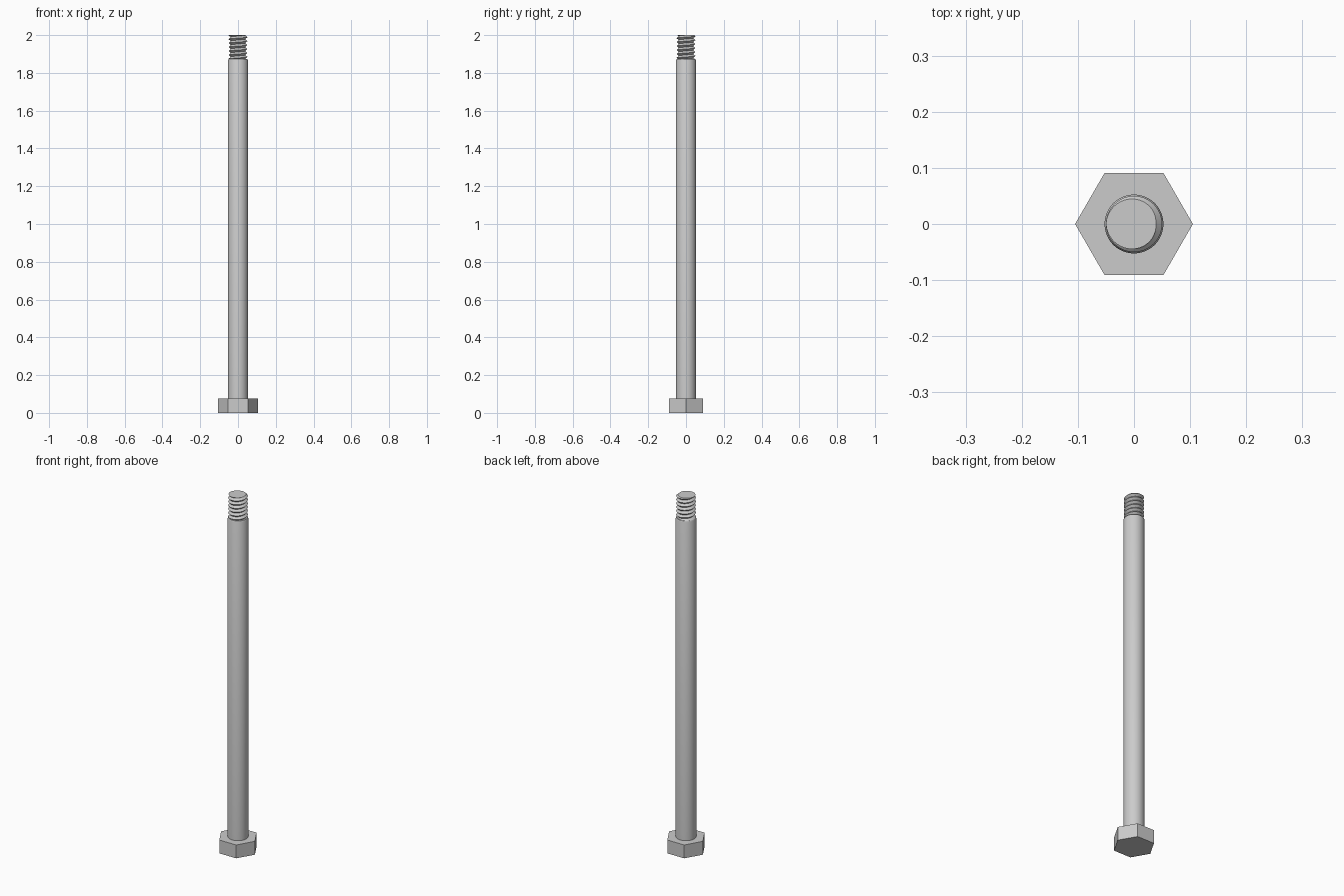
import bpy, bmesh, math

HEAD_R, HEAD_H = 0.105, 0.075
SHAFT_R, SHAFT_TOP = 0.0525, 1.873
CREST, ROOT, PITCH, TOP = 0.05, 0.039, 0.021, 2.0
SEGS = 48

cube = bpy.data.objects.get("Cube")
if cube:
    bpy.data.objects.remove(cube, do_unlink=True)

steel = bpy.data.materials.new("steel grey")
steel.use_nodes = True
colour = (0.6, 0.6, 0.6, 1)
steel.diffuse_color = colour
steel.node_tree.nodes["Principled BSDF"].inputs["Base Color"].default_value = colour


def finish(bm, name, smooth):
    """Turn a bmesh into a named, coloured object."""
    bmesh.ops.recalc_face_normals(bm, faces=bm.faces)
    mesh = bpy.data.meshes.new(name)
    bm.to_mesh(mesh)
    bm.free()
    obj = bpy.data.objects.new(name, mesh)
    bpy.context.collection.objects.link(obj)
    mesh.materials.append(steel)
    if smooth:
        bpy.ops.object.select_all(action="DESELECT")
        obj.select_set(True)
        bpy.context.view_layer.objects.active = obj
        bpy.ops.object.shade_smooth_by_angle(angle=math.radians(30))
    return obj


def lathe(name, profile, sides, smooth):
    """Capped solid through (radius, height) rings."""
    bm = bmesh.new()
    rings = []
    for r, z in profile:
        angles = [math.tau * i / sides for i in range(sides)]
        rings.append([bm.verts.new((r * math.cos(a), r * math.sin(a), z)) for a in angles])
    for low, high in zip(rings, rings[1:]):
        for i in range(sides):
            j = (i + 1) % sides
            bm.faces.new((low[i], low[j], high[j], high[i]))
    bm.faces.new(rings[0][::-1])
    bm.faces.new(rings[-1])
    return finish(bm, name, smooth)


def thread_radius(angle, z):
    """Triangular single-start helix, with its crest at -x on the top face."""
    turn = ((z - TOP) / PITCH - (angle - math.pi) / math.tau) % 1
    return ROOT + (CREST - ROOT) * abs(1 - 2 * turn)


def thread(name, bottom):
    """Helical crest and root rows, clamped flat at both ends."""
    bm = bmesh.new()
    rows = []
    half_turns = 2 * math.ceil((TOP - bottom) / PITCH) + 4
    for k in range(-half_turns, 4):
        row = []
        for i in range(SEGS + 1):
            a = math.tau * i / SEGS
            z = TOP + PITCH * (k / 2 + (a - math.pi) / math.tau)
            z = min(max(z, bottom), TOP)
            r = thread_radius(a, z)
            row.append(bm.verts.new((r * math.cos(a), r * math.sin(a), z)))
        rows.append(row)
    for low, high in zip(rows, rows[1:]):
        for i in range(SEGS):
            # Skip strips lying wholly beyond the clamped ends
            quad = (low[i], low[i + 1], high[i + 1], high[i])
            heights = [v.co.z for v in quad]
            if max(heights) - min(heights) > 1e-6:
                bm.faces.new(quad)
    bmesh.ops.remove_doubles(bm, verts=bm.verts, dist=1e-5)
    bmesh.ops.delete(bm, geom=[v for v in bm.verts if not v.link_faces], context="VERTS")
    bmesh.ops.holes_fill(bm, edges=[e for e in bm.edges if e.is_boundary], sides=0)
    return finish(bm, name, True)


# Hexagonal head
lathe("hex_head", [(HEAD_R, 0), (HEAD_R, HEAD_H)], 6, False)

# Plain shank with a small chamfer at its upper end
lathe("shank", [(SHAFT_R, HEAD_H), (SHAFT_R, SHAFT_TOP - 0.007), (0.0495, SHAFT_TOP)], SEGS, True)

# Threaded tip
thread("threaded_tip", SHAFT_TOP)
